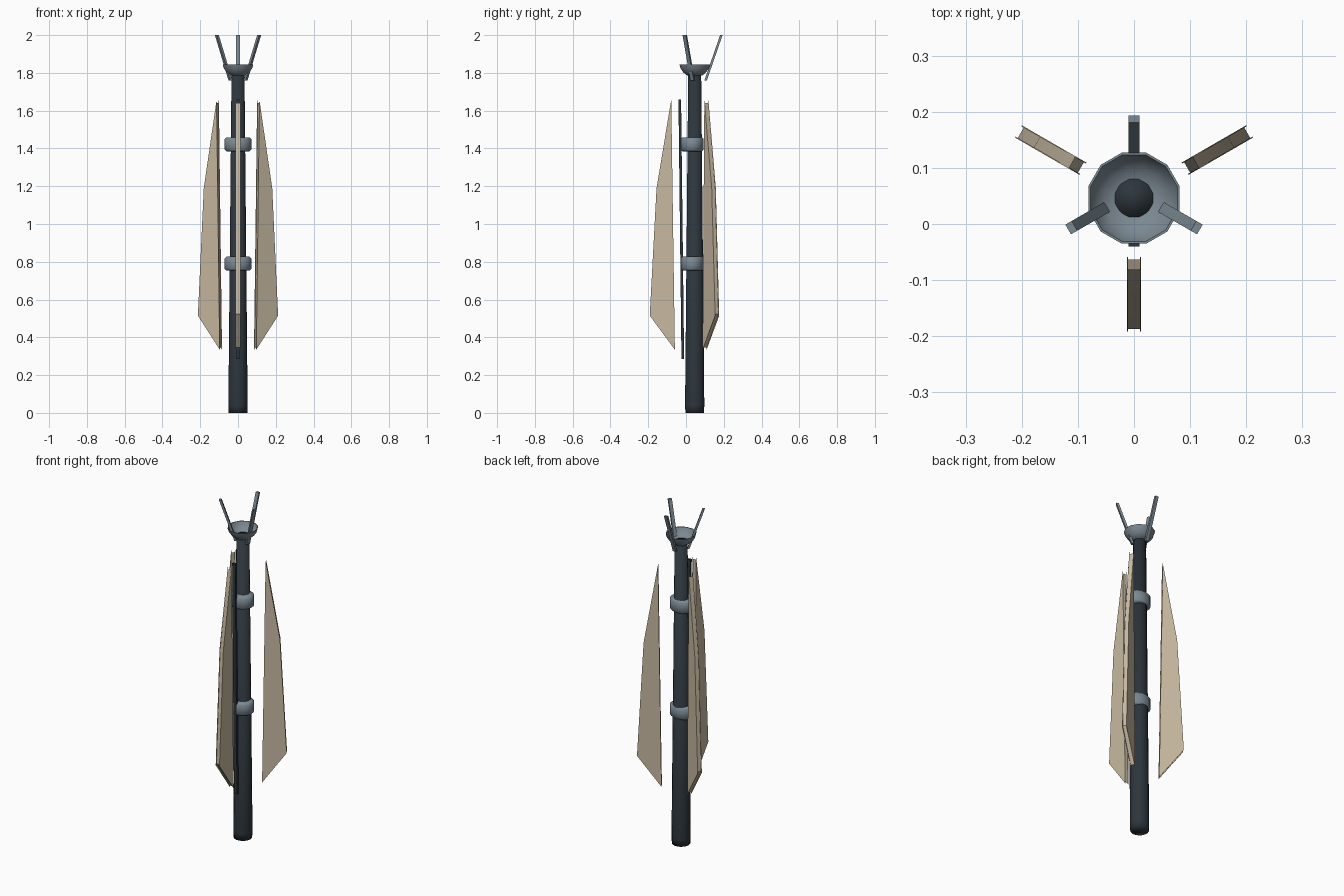
import bpy, bmesh, math
from mathutils import Matrix, Vector

old = bpy.data.objects.get("Cube")
if old:
    bpy.data.objects.remove(old, do_unlink=True)

AXIS_Y = 0.046


def material(name, rgb):
    m = bpy.data.materials.new(name)
    m.use_nodes = True
    m.diffuse_color = (*rgb, 1)
    m.node_tree.nodes["Principled BSDF"].inputs["Base Color"].default_value = (*rgb, 1)
    return m


DARK = material("dark_slate", (0.026, 0.036, 0.045))
GREY = material("steel_grey", (0.2, 0.25, 0.29))
BEIGE = material("warm_beige", (0.58, 0.49, 0.36))


def finish(bm, name, mat, smooth=None):
    """Turn a bmesh into an object; smooth is None, an angle or 'all'."""
    bmesh.ops.recalc_face_normals(bm, faces=bm.faces[:])
    me = bpy.data.meshes.new(name)
    bm.to_mesh(me)
    bm.free()
    me.materials.append(mat)
    ob = bpy.data.objects.new(name, me)
    bpy.context.collection.objects.link(ob)
    if smooth == "all":
        for p in me.polygons:
            p.use_smooth = True
    elif smooth:
        bpy.ops.object.select_all(action='DESELECT')
        ob.select_set(True)
        bpy.context.view_layer.objects.active = ob
        bpy.ops.object.shade_smooth_by_angle(angle=math.radians(smooth))
    return ob


def bridge(bm, loops):
    """Skin a stack of vertex loops and cap both ends."""
    for a, b in zip(loops, loops[1:]):
        n = len(a)
        for i in range(n):
            bm.faces.new((a[i], a[(i + 1) % n], b[(i + 1) % n], b[i]))
    bm.faces.new(loops[0])
    bm.faces.new(loops[-1])


def turned(name, profile, mat, sides, y=AXIS_Y, squash=1.0, smooth=40):
    """Spin a (radius, z) profile around a vertical axis."""
    bm = bmesh.new()
    angles = [2 * math.pi * (i + 0.5) / sides for i in range(sides)]
    bridge(bm, [[bm.verts.new((r * math.cos(a), y + r * squash * math.sin(a), z))
                 for a in angles] for r, z in profile])
    return finish(bm, name, mat, smooth)


def radial(angle, y):
    """Matrix taking local +x outward at the given angle."""
    return Matrix.Translation((0, y, 0)) @ Matrix.Rotation(math.radians(angle), 4, 'Z')


def bar(name, start, end, depth, width, mat, angle, y):
    """Flat bar between two (radius, z) points."""
    bm = bmesh.new()
    loops = []
    for r, z in (start, end):
        loops.append([bm.verts.new((r + sx * depth / 2, sy * width / 2, z))
                      for sx, sy in ((-1, -1), (1, -1), (1, 1), (-1, 1))])
    bridge(bm, loops)
    bm.transform(radial(angle, y))
    return finish(bm, name, mat)


# Tapered column, softly shaded over its ends
turned("column", [(0.05, 0), (0.052, 0.04), (0.035, 1.8)], DARK, 16, smooth="all")

# Clamps around the column, set slightly forward
for label, z in (("lower", 0.79), ("upper", 1.422)):
    turned(label + "_clamp",
           [(0.062, z - 0.037), (0.072, z - 0.028), (0.072, z + 0.028), (0.062, z + 0.037)],
           GREY, 16, y=0.033, squash=0.85, smooth=60)

# Open cup on top
turned("top_cup",
       [(0.04, 1.785), (0.062, 1.802), (0.077, 1.823), (0.084, 1.845),
        (0.08, 1.845), (0.072, 1.825), (0.055, 1.808), (0.03, 1.798)],
       GREY, 12, smooth=50)

# Spread prongs
for label, angle in (("back", 90), ("right", 210), ("left", 330)):
    bar(label + "_prong", (0.046, 1.76), (0.129, 2.0), 0.013, 0.02, GREY, angle, 0.058)

# Rail on the front of the column
bar("front_rail", (0.063, 0.285), (0.079, 1.66), 0.014, 0.02, DARK, -90, AXIS_Y)

# Fins: two side sheets with a slightly recessed rim
FIN = [Vector(p) for p in ((0.105, 0.335), (0.238, 0.515), (0.202, 1.19), (0.124, 1.655))]
centre = sum(FIN, Vector((0, 0))) / len(FIN)
RIM = [Vector((centre.x + (p.x - centre.x) * 0.93, centre.y + (p.y - centre.y) * 0.98))
       for p in FIN]
for label, angle in (("front", -90), ("left", 30), ("right", 150)):
    bm = bmesh.new()
    section = [(-0.0125, FIN), (-0.0105, FIN), (-0.0105, RIM),
               (0.0105, RIM), (0.0105, FIN), (0.0125, FIN)]
    bridge(bm, [[bm.verts.new((p.x, t, p.y)) for p in shape] for t, shape in section])
    bm.transform(radial(angle, AXIS_Y))
    finish(bm, label + "_fin", BEIGE, 30)
